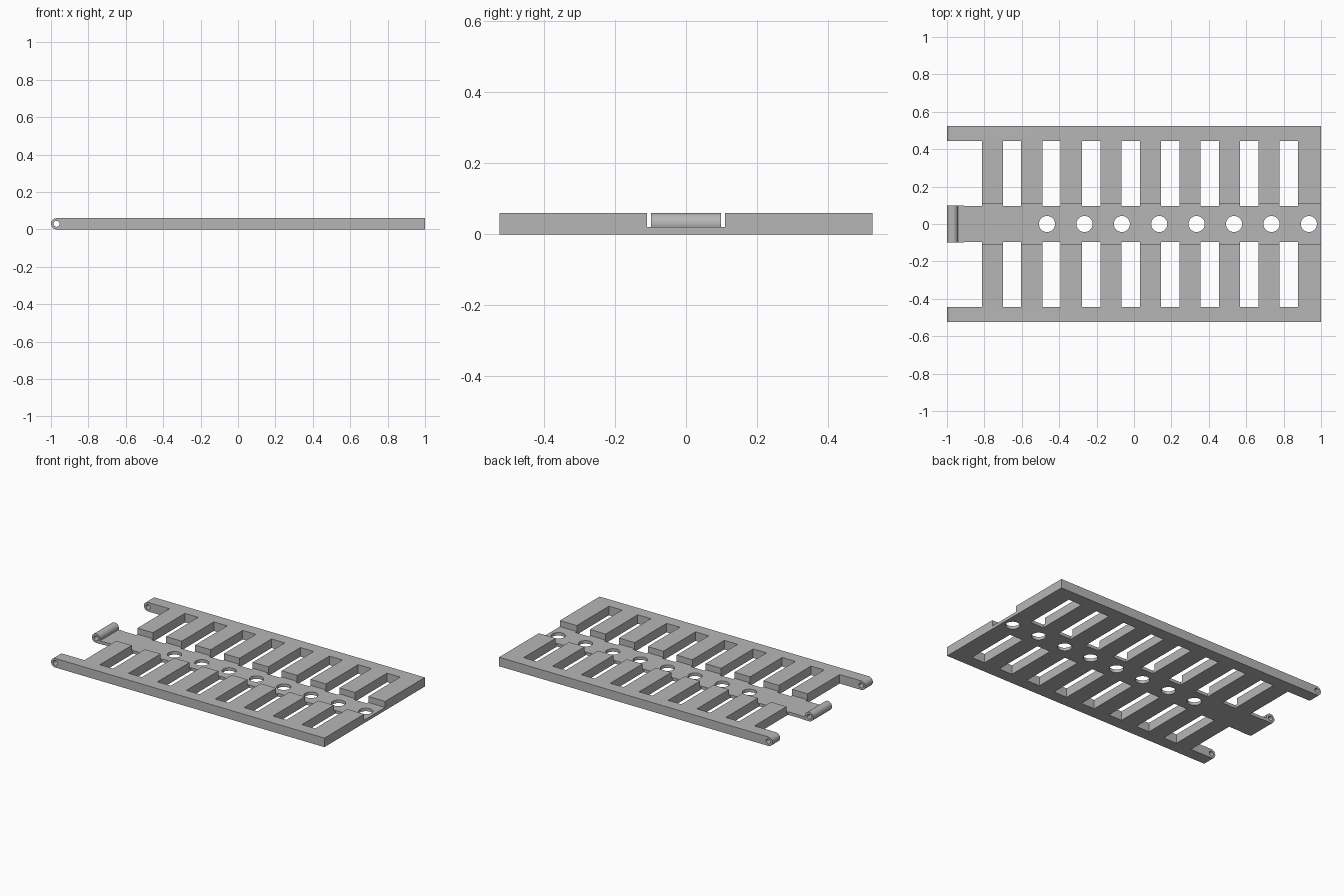
import bpy, bmesh
from math import cos, sin, pi, asin

cube = bpy.data.objects.get("Cube")
if cube:
    bpy.data.objects.remove(cube, do_unlink=True)

LENGTH, HALF_W, THICK, FLOOR = 1.0, 0.525, 0.06, 0.02
R = THICK / 2
PIN_X = -LENGTH + R
BIG = 0.2

grey = bpy.data.materials.new("plain grey")
grey.use_nodes = True
grey.diffuse_color = (0.47, 0.47, 0.47, 1)
grey.node_tree.nodes["Principled BSDF"].inputs["Base Color"].default_value = grey.diffuse_color


def arc(cx, cy, r, a0, a1, n):
    return [(cx + r * cos(a0 + (a1 - a0) * i / n),
             cy + r * sin(a0 + (a1 - a0) * i / n)) for i in range(n + 1)]


def circle(cx, cy, r, n=40):
    return arc(cx, cy, r, 0, 2 * pi, n)[:-1]


def rect(x0, x1, y0, y1):
    return [(x0, y0), (x1, y0), (x1, y1), (x0, y1)]


def prisms(name, outlines, lo, hi, axis):
    """Extrude each outline from lo to hi along y (xz outline) or z (xy outline)."""
    bm = bmesh.new()
    for pts in outlines:
        def place(h):
            return [bm.verts.new((a, h, b) if axis == "y" else (a, b, h)) for a, b in pts]
        low, high = place(lo), place(hi)
        bm.faces.new(low)
        bm.faces.new(high)
        for i in range(len(pts)):
            j = (i + 1) % len(pts)
            bm.faces.new((low[i], low[j], high[j], high[i]))
    bmesh.ops.recalc_face_normals(bm, faces=bm.faces)
    mesh = bpy.data.meshes.new(name)
    bm.to_mesh(mesh)
    bm.free()
    mesh.materials.append(grey)
    ob = bpy.data.objects.new(name, mesh)
    bpy.context.collection.objects.link(ob)
    return ob


# Panel: flat slab with a rounded hinge end
outline = arc(PIN_X, R, R, pi / 2, 3 * pi / 2, 20) + [(LENGTH, 0), (LENGTH, THICK)]
panel = prisms("hinged_panel", [outline], -HALF_W, HALF_W, "y")

# Openings through the slab: slots, hinge bays and round holes
RAIL, STRIP, BARREL = 0.445, 0.095, 0.098
openings = [circle(-0.465 + 0.2 * i, 0, 0.043) for i in range(8)]
for side in (-1, 1):
    for i in range(8):
        x = -0.7 + 0.2113 * i
        openings.append(rect(x, x + 0.097, side * STRIP, side * RAIL))
    openings.append([(x, side * y) for x, y in (
        (-1.1, BARREL), (-0.91, BARREL), (-0.91, STRIP),
        (-0.813, STRIP), (-0.813, RAIL), (-1.1, RAIL))])
opening_cutter = prisms("opening_cutter", openings, -BIG, BIG, "z")

# Sunken middle channel, starting at the round hinge barrel
channel = arc(PIN_X, R, R, pi / 2, asin((FLOOR - R) / R), 16)
channel += [(1.1, FLOOR), (1.1, BIG), (PIN_X, BIG)]
channel_cutter = prisms("channel_cutter", [channel], -0.11, 0.11, "y")

# Pin hole across the rails and barrel
pin_cutter = prisms("pin_cutter", [circle(PIN_X, R, 0.016, 24)], -1, 1, "y")

bpy.ops.object.select_all(action="DESELECT")
bpy.context.view_layer.objects.active = panel
panel.select_set(True)
for cutter in (channel_cutter, opening_cutter, pin_cutter):
    cutter.hide_render = True
    mod = panel.modifiers.new(cutter.name, "BOOLEAN")
    mod.operation = "DIFFERENCE"
    mod.solver = "EXACT"
    mod.object = cutter
    bpy.ops.object.modifier_apply(modifier=mod.name)
    bpy.data.objects.remove(cutter, do_unlink=True)

bpy.ops.object.shade_smooth_by_angle(angle=pi / 6)
